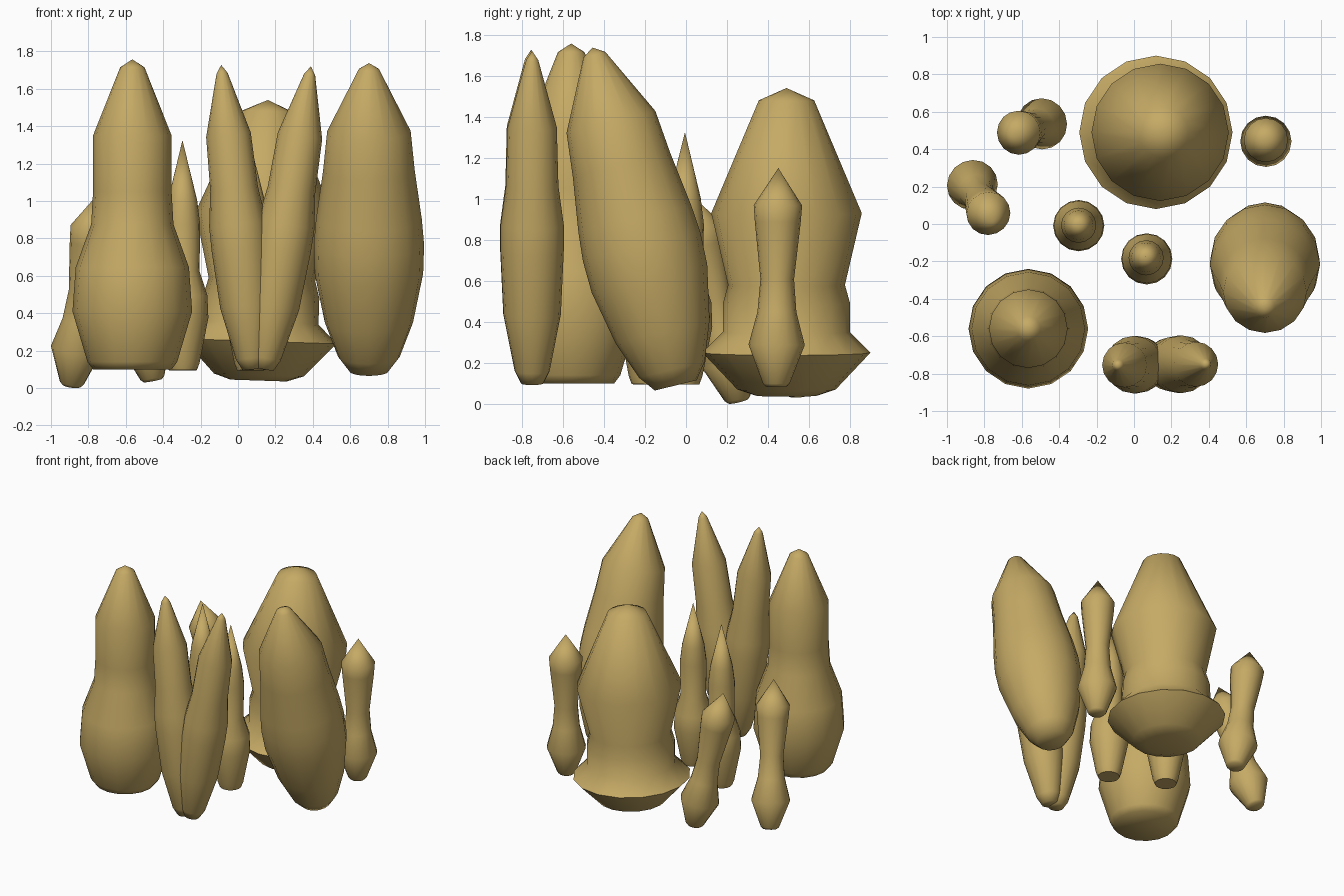
import bpy, bmesh, math
from mathutils import Vector, Matrix

cube = bpy.data.objects.get("Cube")
if cube:
    bpy.data.objects.remove(cube, do_unlink=True)

SIDES = 16

# One sandy colour for everything
sand = bpy.data.materials.new("sand")
sand.use_nodes = True
colour = (0.56, 0.40, 0.13, 1)
sand.diffuse_color = colour
sand.node_tree.nodes["Principled BSDF"].inputs["Base Color"].default_value = colour


def spire(name, profile, base, tip):
    """Lathe (radius, height) points along the axis from base to tip."""
    base, tip = Vector(base), Vector(tip)
    axis = tip - base
    stretch = axis.length / profile[-1][1]
    turn = Vector((0, 0, 1)).rotation_difference(axis).to_matrix().to_4x4()
    place = Matrix.Translation(base) @ turn
    bm = bmesh.new()
    rings = []
    for r, h in profile:
        count = SIDES if r > 0 else 1
        rings.append([bm.verts.new(place @ Vector((
            r * math.cos(math.tau * i / SIDES),
            r * math.sin(math.tau * i / SIDES), h * stretch)))
            for i in range(count)])
    for low, high in zip(rings, rings[1:]):
        for i in range(SIDES):
            j = (i + 1) % SIDES
            if len(high) == 1:
                bm.faces.new((low[i], low[j], high[0]))
            else:
                bm.faces.new((low[i], low[j], high[j], high[i]))
    bm.faces.new(rings[0][::-1])
    mesh = bpy.data.meshes.new(name)
    bm.to_mesh(mesh)
    bm.free()
    mesh.materials.append(sand)
    ob = bpy.data.objects.new(name, mesh)
    bpy.context.collection.objects.link(ob)
    bpy.ops.object.select_all(action='DESELECT')
    ob.select_set(True)
    bpy.context.view_layer.objects.active = ob
    bpy.ops.object.shade_smooth_by_angle(angle=math.radians(65))


# Profiles, bottom to tip
flared = [(.15, 0), (.24, .03), (.41, .21), (.31, .31), (.31, .45), (.285, .54),
          (.367, .89), (.135, 1.44), (0, 1.5)]
bottle = [(.21, 0), (.24, .04), (.32, .31), (.303, .545), (.22, .775),
          (.21, .95), (.21, 1.25), (.065, 1.615), (0, 1.657)]
bulging = [(.105, 0), (.165, .08), (.236, .27), (.29, .54), (.295, .70),
           (.283, .84), (.245, 1.11), (.223, 1.33), (.055, 1.67), (0, 1.705)]
slender = [(.055, 0), (.085, .06), (.14, .34), (.154, .65), (.154, .78),
           (.128, .97), (.12, 1.26), (.03, 1.59), (0, 1.635)]
needle = [(.075, 0), (.09, .04), (.137, .28), (.132, .40), (.09, .53),
          (.094, .78), (.078, .91), (0, 1.23)]
knobbed = [(.05, 0), (.065, .015), (.137, .205), (.095, .365), (.082, .525),
           (.112, .805), (.118, .885), (0, 1.067)]

# Large spires
spire("back_large_spire", flared, (.11, .49, .04), (.16, .49, 1.54))
spire("front_right_large_spire", bottle, (-.565, -.56, .10), (-.565, -.56, 1.757))
spire("front_left_large_spire", bulging, (.70, -.05, .09), (.70, -.455, 1.737))

# Leaning front pair
spire("front_pair_right_spire", slender, (.08, -.75, .10), (-.09, -.755, 1.727))
spire("front_pair_left_spire", slender, (.135, -.75, .10), (.39, -.75, 1.72))

# Pointed middle spires
spire("middle_right_needle", needle, (-.295, -.01, .095), (-.297, -.005, 1.325))
spire("middle_left_needle", needle, (.07, -.19, .095), (.062, -.175, 1.325))

# Small knobbed spires
spire("left_small_spire", knobbed, (.705, .44, .083), (.705, .45, 1.15))
spire("back_right_small_spire", knobbed, (-.455, .55, .04), (-.65, .475, 1.07))
spire("right_small_spire", knobbed, (-.89, .255, .013), (-.755, .015, 1.03))
